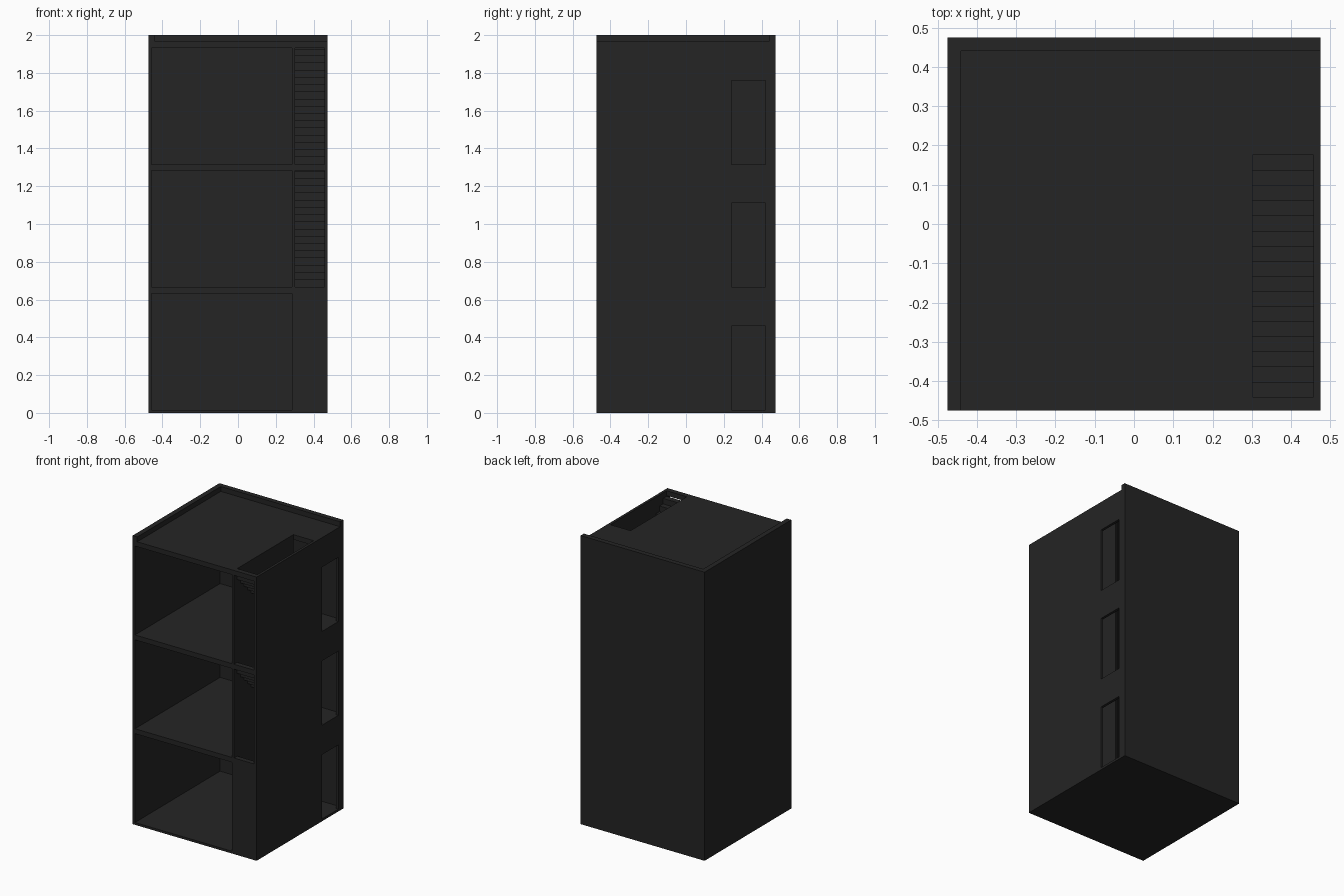
import bpy
import bmesh
from mathutils import Vector

cube = bpy.data.objects.get("Cube")
if cube:
    bpy.data.objects.remove(cube, do_unlink=True)

# Single charcoal colour
mat = bpy.data.materials.new("charcoal")
mat.use_nodes = True
COLOR = (0.018, 0.018, 0.018, 1)
mat.diffuse_color = COLOR
bsdf = next(n for n in mat.node_tree.nodes if n.type == 'BSDF_PRINCIPLED')
bsdf.inputs["Base Color"].default_value = COLOR

HALF = 0.475                 # half width and depth
IN = 0.457                   # inner face of the walls
STOREY = 0.65
BASE = 0.016                 # top of the ground slab
ROOF = BASE + 3 * STOREY
SLAB = 0.034
WELL_X, WELL_FRONT, WELL_BACK = 0.302, -0.44, 0.175
STEPS = 16


def add_box(bm, lo, hi):
    lo, hi = Vector(lo), Vector(hi)
    verts = bmesh.ops.create_cube(bm, size=1)["verts"]
    for v in verts:
        v.co = (lo + hi) / 2 + v.co * (hi - lo)


def make(name, boxes):
    bm = bmesh.new()
    for lo, hi in boxes:
        add_box(bm, lo, hi)
    mesh = bpy.data.meshes.new(name)
    bm.to_mesh(mesh)
    bm.free()
    mesh.materials.append(mat)
    obj = bpy.data.objects.new(name, mesh)
    bpy.context.collection.objects.link(obj)
    return obj


def cut(obj, boxes):
    """Cut box-shaped openings and bake the result."""
    cutter = make("cutter", boxes)
    cutter.hide_render = True
    mod = obj.modifiers.new("openings", 'BOOLEAN')
    mod.operation = 'DIFFERENCE'
    mod.solver = 'EXACT'
    mod.object = cutter
    bpy.context.view_layer.update()
    deps = bpy.context.evaluated_depsgraph_get()
    baked = bpy.data.meshes.new_from_object(obj.evaluated_get(deps))
    obj.modifiers.clear()
    obj.data = baked
    bpy.data.objects.remove(cutter, do_unlink=True)


floors = [BASE + i * STOREY for i in range(3)]

# Outer walls
make("ground_slab", [((-HALF, -HALF, 0), (HALF, HALF, BASE))])
make("left_side_wall", [((-HALF, -HALF, BASE), (-IN, HALF, ROOF))])
make("back_wall", [((-IN, IN, BASE), (IN, HALF, ROOF))])
door_wall = make("door_wall", [((IN, -HALF, BASE), (HALF, HALF, ROOF))])
cut(door_wall, [((IN - 0.1, 0.24, z), (HALF + 0.1, 0.42, z + 0.445))
                for z in floors])

# Upper floors and roof, open over the stairs
for name, z in (("first_floor", floors[1]), ("second_floor", floors[2]), ("roof", ROOF)):
    slab = make(name, [((-IN, -HALF, z - SLAB), (IN, IN, z))])
    cut(slab, [((WELL_X, WELL_FRONT, z - 0.2), (IN + 0.1, WELL_BACK, z + 0.2))])

# Parapet along the left side and the back
make("parapet", [((-HALF, -HALF, ROOF), (-0.44, HALF, 2)),
                 ((-0.44, 0.44, ROOF), (HALF, HALF, 2))])

# Stair partitions, and the panel closing the ground floor stair bay
for i, z in enumerate(floors):
    make(f"stair_partition_{i + 1}",
         [((0.287, -HALF, z), (WELL_X, WELL_BACK, z + STOREY - SLAB))])
make("ground_stair_panel",
     [((WELL_X, -HALF, BASE), (IN, WELL_FRONT, floors[1] - SLAB))])

# Stairs climbing from back to front on every storey
rise = STOREY / (STEPS + 1)
tread = (WELL_BACK - WELL_FRONT) / STEPS
for i, z in enumerate(floors):
    make(f"stairs_{i + 1}",
         [((WELL_X, WELL_BACK - (k + 1) * tread, z + k * rise),
           (IN, WELL_BACK - k * tread, z + (k + 1) * rise))
          for k in range(STEPS)])
